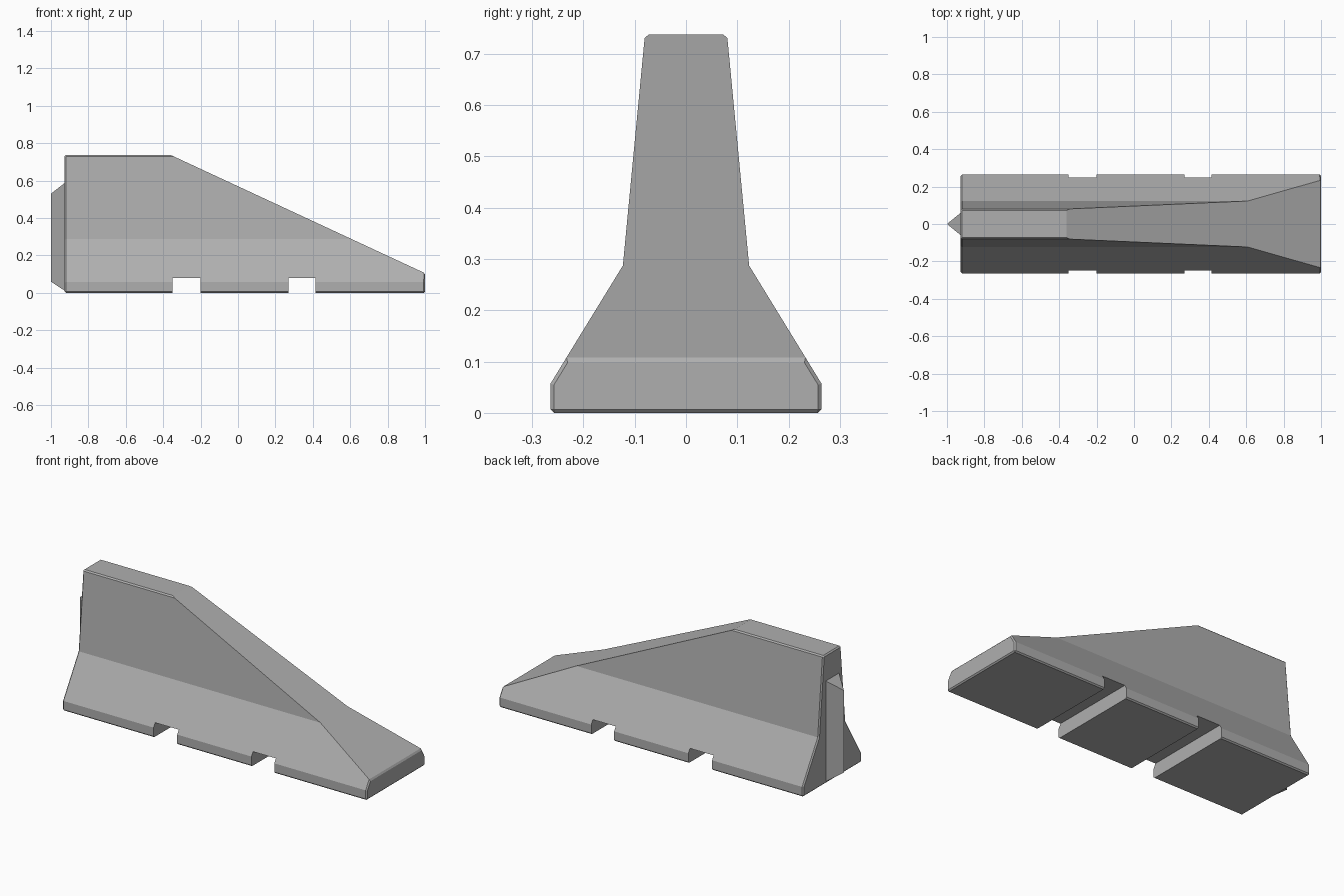
import bpy, bmesh, math
from mathutils import Vector

if "Cube" in bpy.data.objects:
    bpy.data.objects.remove(bpy.data.objects["Cube"])

concrete = bpy.data.materials.new("concrete")
concrete.diffuse_color = (0.43, 0.43, 0.43, 1)
concrete.use_nodes = True
concrete.node_tree.nodes["Principled BSDF"].inputs["Base Color"].default_value = concrete.diffuse_color


def new_object(name, bm):
    bmesh.ops.recalc_face_normals(bm, faces=bm.faces)
    mesh = bpy.data.meshes.new(name)
    bm.to_mesh(mesh)
    bm.free()
    mesh.materials.append(concrete)
    obj = bpy.data.objects.new(name, mesh)
    bpy.context.collection.objects.link(obj)
    return obj


# Barrier body: symmetric cross-section extruded along x
half = [(0.264, 0), (0.264, 0.057), (0.123, 0.287), (0.08, 0.737)]
profile = half + [(-y, z) for y, z in reversed(half)]
x0, x1 = -0.927, 1.0
bm = bmesh.new()
face = bm.faces.new([bm.verts.new((x0, y, z)) for y, z in profile])
ext = bmesh.ops.extrude_face_region(bm, geom=[face])
bmesh.ops.translate(bm, vec=(x1 - x0, 0, 0),
                    verts=[v for v in ext["geom"] if isinstance(v, bmesh.types.BMVert)])

# Sloping end: slice off everything above the ramp and cap it
high, low = Vector((-0.36, 0, 0.737)), Vector((1.0, 0, 0.105))
d = low - high
bmesh.ops.bisect_plane(bm, geom=bm.verts[:] + bm.edges[:] + bm.faces[:],
                       plane_co=high, plane_no=(-d.z, 0, d.x), clear_outer=True)
bmesh.ops.holes_fill(bm, edges=[e for e in bm.edges if e.is_boundary], sides=0)
bmesh.ops.recalc_face_normals(bm, faces=bm.faces)

# Small chamfer on the sharp edges, leaving the ramp's long sides crisp


def is_ramp_side(e):
    a, b = e.verts[0].co, e.verts[1].co
    return abs(a.z - b.z) > 0.05 and abs(a.x - b.x) > 0.05


sharp = [e for e in bm.edges
         if e.calc_face_angle(0) > math.radians(45) and not is_ramp_side(e)]
bmesh.ops.bevel(bm, geom=sharp, offset=0.007, segments=1, affect="EDGES", profile=0.5)
body = new_object("barrier_body", bm)

# Forklift slots through the base
for left, right in ((-0.35, -0.20), (0.27, 0.415)):
    bpy.ops.mesh.primitive_cube_add(size=1, location=((left + right) / 2, 0, 0))
    cutter = bpy.context.object
    cutter.name = "slot_cutter"
    cutter.hide_render = True
    cutter.scale = (right - left, 1, 0.16)
    cutter.data.materials.append(concrete)
    bpy.context.view_layer.update()
    mod = body.modifiers.new("slot", "BOOLEAN")
    mod.operation, mod.solver, mod.object = "DIFFERENCE", "EXACT", cutter
    bpy.context.view_layer.objects.active = body
    bpy.ops.object.modifier_apply(modifier=mod.name)
    bpy.data.objects.remove(cutter)

# Pointed connecting tongue on the tall end
bm = bmesh.new()
outline = [(x0 + 0.01, -0.068, 0), (-1.0, 0, 1), (x0 + 0.01, 0.068, 0)]
b = [bm.verts.new((x, y, 0.005 + 0.055 * k)) for x, y, k in outline]
t = [bm.verts.new((x, y, 0.595 - 0.065 * k)) for x, y, k in outline]
bm.faces.new(b)
bm.faces.new(t)
for i in range(3):
    j = (i + 1) % 3
    bm.faces.new((b[i], b[j], t[j], t[i]))
new_object("connecting_tongue", bm)
